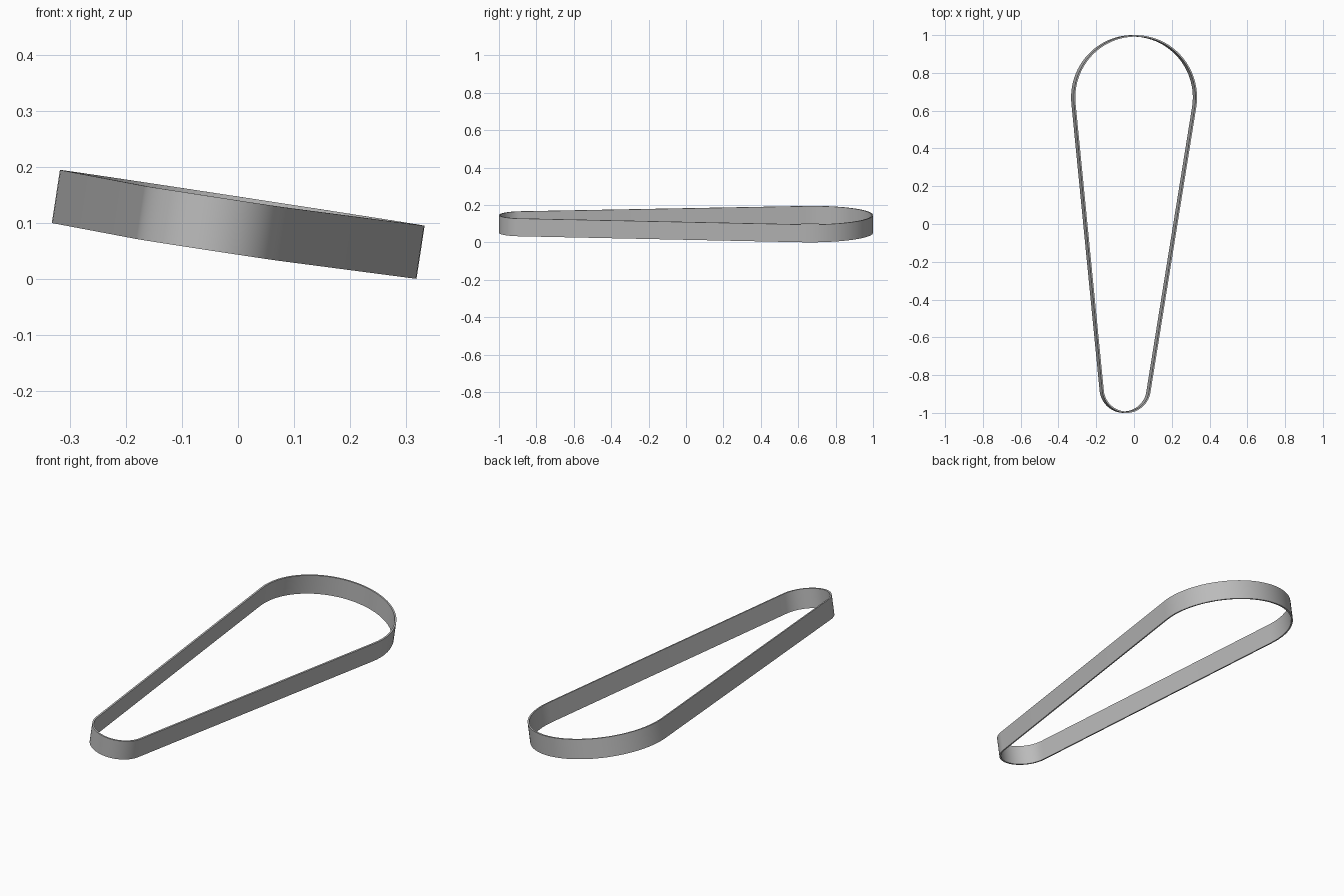
import bpy, bmesh
from math import acos, atan2, pi, sin, cos, radians
from mathutils import Vector, Matrix

cube = bpy.data.objects.get("Cube")
if cube:
    bpy.data.objects.remove(cube, do_unlink=True)

BIG_CENTRE, BIG_RADIUS = Vector((0, 0.67)), 0.33
SMALL_CENTRE, SMALL_RADIUS = Vector((-0.047, -0.87)), 0.13
WIDTH, THICKNESS = 0.096, 0.008

# Belt outline: two arcs joined by their outer tangents
axis = SMALL_CENTRE - BIG_CENTRE
base = atan2(axis.y, axis.x)
wrap = acos((BIG_RADIUS - SMALL_RADIUS) / axis.length)


def arc(centre, radius, start, end, steps=48):
    angles = [start + (end - start) * i / steps for i in range(steps + 1)]
    return [centre + radius * Vector((cos(a), sin(a))) for a in angles]


def outline(inset):
    return (arc(BIG_CENTRE, BIG_RADIUS - inset, base + wrap, base + 2 * pi - wrap)
            + arc(SMALL_CENTRE, SMALL_RADIUS - inset, base - wrap, base + wrap))


# Belt: a rectangular section swept round the outline
bm = bmesh.new()
section = [(0, -1), (0, 1), (THICKNESS, 1), (THICKNESS, -1)]
rings = [[bm.verts.new((p.x, p.y, side * WIDTH / 2)) for p in outline(inset)]
         for inset, side in section]
count = len(rings[0])
for k in range(4):
    a, b = rings[k], rings[(k + 1) % 4]
    for i in range(count):
        j = (i + 1) % count
        bm.faces.new((a[i], a[j], b[j], b[i]))
bmesh.ops.recalc_face_normals(bm, faces=bm.faces)

# Lean the belt sideways and rest it on the floor
tilt = Matrix.Rotation(radians(8.7), 4, 'Y') @ Matrix.Rotation(radians(0.2), 4, 'X')
bm.transform(tilt)
bm.transform(Matrix.Translation((0, 0, -min(v.co.z for v in bm.verts))))

mesh = bpy.data.meshes.new("drive_belt")
bm.to_mesh(mesh)
bm.free()
belt = bpy.data.objects.new("drive_belt", mesh)
bpy.context.collection.objects.link(belt)

# Plain grey
grey = bpy.data.materials.new("belt_grey")
grey.use_nodes = True
colour = (0.5, 0.5, 0.5, 1)
grey.diffuse_color = colour
grey.node_tree.nodes["Principled BSDF"].inputs["Base Color"].default_value = colour
mesh.materials.append(grey)

bpy.context.view_layer.objects.active = belt
belt.select_set(True)
bpy.ops.object.shade_smooth_by_angle(angle=radians(30))
